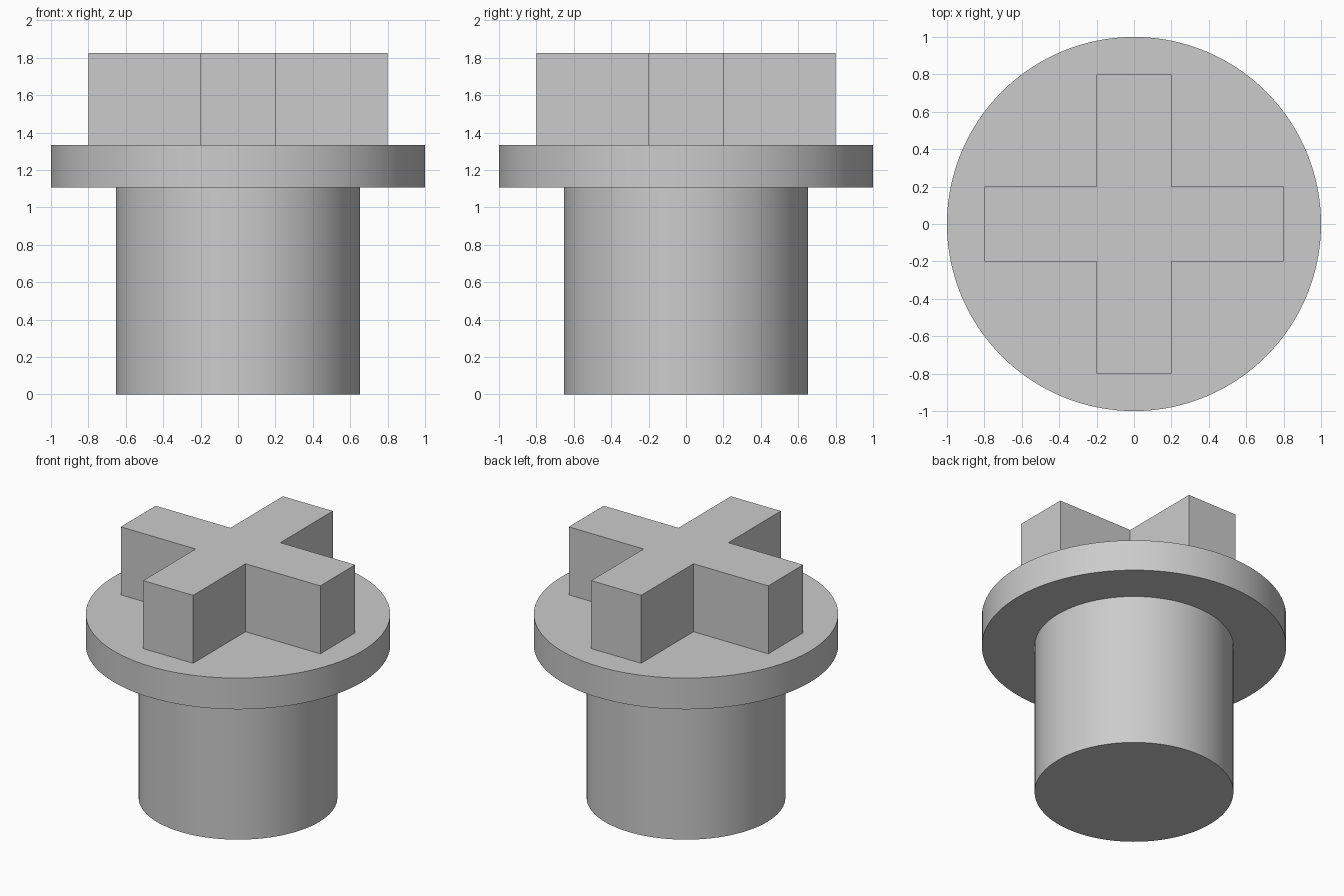
import bpy
import bmesh
from math import radians
from mathutils import Matrix, Vector

cube = bpy.data.objects.get("Cube")
if cube:
    bpy.data.objects.remove(cube, do_unlink=True)

SEGMENTS = 128
SHAFT_RADIUS, FLANGE_RADIUS = 0.653, 1.0
FLANGE_BOTTOM, FLANGE_TOP, CROSS_TOP = 1.107, 1.333, 1.826
ARM_REACH, ARM_HALF_WIDTH = 0.8, 0.2

grey = bpy.data.materials.new("plain grey")
grey.use_nodes = True
grey.diffuse_color = (0.6, 0.6, 0.6, 1)
grey.node_tree.nodes["Principled BSDF"].inputs["Base Color"].default_value = (0.6, 0.6, 0.6, 1)


def add_object(name, bm):
    """Turn a bmesh into a named grey object."""
    bmesh.ops.recalc_face_normals(bm, faces=bm.faces)
    mesh = bpy.data.meshes.new(name)
    bm.to_mesh(mesh)
    bm.free()
    mesh.materials.append(grey)
    obj = bpy.data.objects.new(name, mesh)
    bpy.context.collection.objects.link(obj)
    return obj


# Shaft and flange: one closed body, grown upward from the base disc
bm = bmesh.new()
bmesh.ops.create_circle(bm, cap_ends=True, segments=SEGMENTS, radius=SHAFT_RADIUS)
rim = list(bm.edges)
for radius, height in ((SHAFT_RADIUS, FLANGE_BOTTOM),
                       (FLANGE_RADIUS, FLANGE_BOTTOM),
                       (FLANGE_RADIUS, FLANGE_TOP)):
    grown = bmesh.ops.extrude_edge_only(bm, edges=rim)["geom"]
    rim = [g for g in grown if isinstance(g, bmesh.types.BMEdge)]
    for vert in (g for g in grown if isinstance(g, bmesh.types.BMVert)):
        vert.co = vert.co.xy.normalized().to_3d() * radius + Vector((0, 0, height))
bmesh.ops.contextual_create(bm, geom=rim)
body = add_object("flanged_shaft", bm)

bpy.ops.object.select_all(action='DESELECT')
body.select_set(True)
bpy.context.view_layer.objects.active = body
bpy.ops.object.shade_smooth_by_angle(angle=radians(30))

# Cross key: one arm's corners repeated every quarter turn, then extruded
bm = bmesh.new()
arm = [Vector((ARM_HALF_WIDTH, -ARM_HALF_WIDTH, FLANGE_TOP)),
       Vector((ARM_REACH, -ARM_HALF_WIDTH, FLANGE_TOP)),
       Vector((ARM_REACH, ARM_HALF_WIDTH, FLANGE_TOP))]
outline = [bm.verts.new(Matrix.Rotation(radians(90 * turn), 3, 'Z') @ corner)
           for turn in range(4) for corner in arm]
base = bm.faces.new(outline)
raised = bmesh.ops.extrude_face_region(bm, geom=[base], use_keep_orig=True)["geom"]
bmesh.ops.translate(bm, vec=(0, 0, CROSS_TOP - FLANGE_TOP),
                    verts=[g for g in raised if isinstance(g, bmesh.types.BMVert)])
add_object("cross_key", bm)
